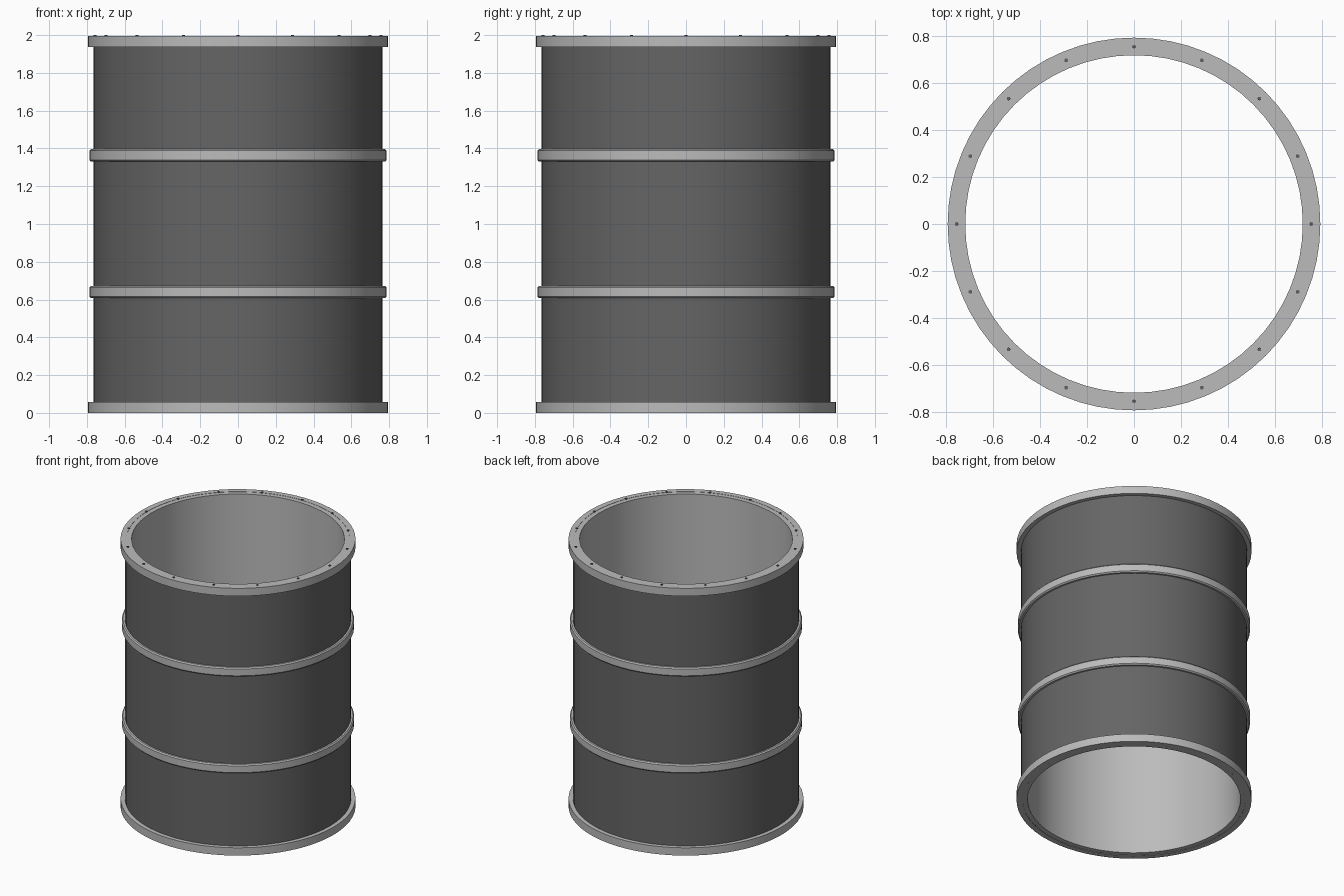
import bpy, bmesh, math

if "Cube" in bpy.data.objects:
    bpy.data.objects.remove(bpy.data.objects["Cube"])

SIDES = 64


def material(name, v):
    m = bpy.data.materials.new(name)
    m.diffuse_color = (v, v, v, 1)
    m.use_nodes = True
    m.node_tree.nodes["Principled BSDF"].inputs["Base Color"].default_value = m.diffuse_color
    return m


dark = material("dark_steel", 0.13)
light = material("light_steel", 0.5)


def lathe(name, profile, mats):
    """Revolve a closed (radius, z) profile around the z axis."""
    bm = bmesh.new()
    rings = []
    for i in range(SIDES):
        a = 2 * math.pi * i / SIDES
        rings.append([bm.verts.new((r * math.cos(a), r * math.sin(a), z)) for r, z in profile])
    n = len(profile)
    for i in range(SIDES):
        p, q = rings[i], rings[(i + 1) % SIDES]
        for j in range(n):
            k = (j + 1) % n
            f = bm.faces.new((p[j], q[j], q[k], p[k]))
            # outer skin uses the first material, every other strip the last
            f.material_index = 0 if j == 0 else len(mats) - 1
    bmesh.ops.recalc_face_normals(bm, faces=bm.faces)
    return finish(name, bm, mats)


def finish(name, bm, mats):
    me = bpy.data.meshes.new(name)
    bm.to_mesh(me)
    bm.free()
    for m in mats:
        me.materials.append(m)
    ob = bpy.data.objects.new(name, me)
    bpy.context.collection.objects.link(ob)
    bpy.ops.object.select_all(action='DESELECT')
    ob.select_set(True)
    bpy.context.view_layer.objects.active = ob
    bpy.ops.object.shade_smooth_by_angle(angle=math.radians(30))
    return ob


# open tube: dark outer skin, lighter inner lining
lathe("barrel_wall", [(0.765, 0.003), (0.765, 1.993), (0.72, 1.993), (0.72, 0.003)], [dark, light])

# end flanges
for name, z in (("bottom_flange", 0.0), ("top_flange", 1.937)):
    lathe(name, [(0.795, z), (0.795, z + 0.058), (0.755, z + 0.058), (0.755, z)], [light])

# stiffening hoops with chamfered outer edges
for name, z in (("lower_hoop", 0.64), ("upper_hoop", 1.363)):
    lathe(name, [(0.786, z - 0.025), (0.786, z + 0.025), (0.778, z + 0.033),
                 (0.76, z + 0.033), (0.76, z - 0.033), (0.778, z - 0.033)], [light])

# ring of small bolts on the top and bottom flanges
for name, z in (("bottom_bolts", 0.032), ("top_bolts", 1.969)):
    bm = bmesh.new()
    for i in range(16):
        a = 2 * math.pi * i / 16
        new = bmesh.ops.create_cone(bm, cap_ends=True, segments=8, radius1=0.008,
                                    radius2=0.008, depth=0.062)["verts"]
        bmesh.ops.translate(bm, verts=new, vec=(0.757 * math.cos(a), 0.757 * math.sin(a), z))
    finish(name, bm, [dark])
